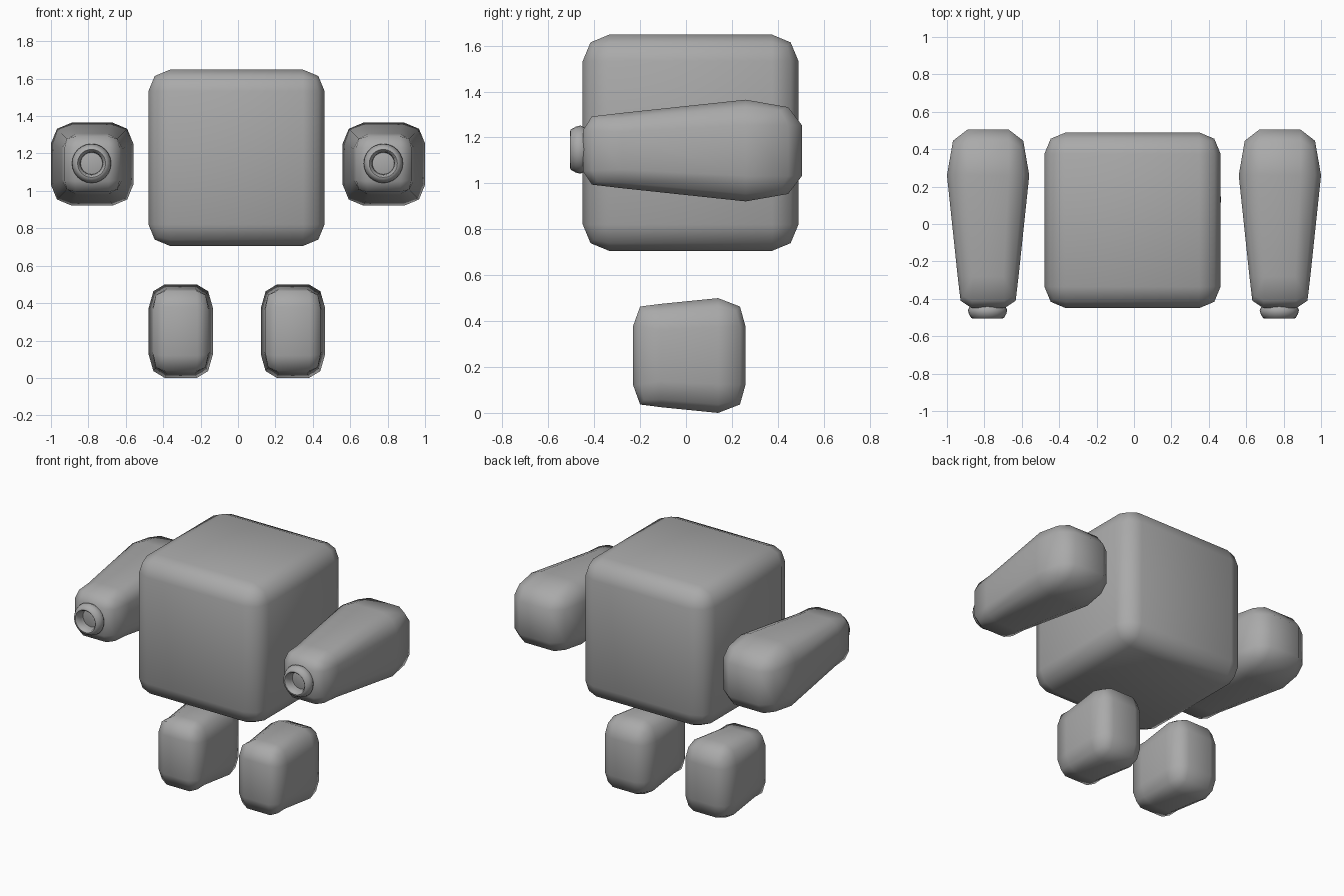
import bpy, bmesh, math
from mathutils import Vector

if "Cube" in bpy.data.objects:
    bpy.data.objects.remove(bpy.data.objects["Cube"])

grey = bpy.data.materials.new("plain grey")
grey.diffuse_color = (0.4, 0.4, 0.4, 1)
grey.use_nodes = True
grey.node_tree.nodes["Principled BSDF"].inputs["Base Color"].default_value = grey.diffuse_color


def finish(bm, name):
    bmesh.ops.recalc_face_normals(bm, faces=bm.faces[:])
    for f in bm.faces:
        f.smooth = True
    me = bpy.data.meshes.new(name)
    bm.to_mesh(me)
    bm.free()
    me.materials.append(grey)
    ob = bpy.data.objects.new(name, me)
    bpy.context.collection.objects.link(ob)
    return ob


def remap(v, src, dst):
    """Piecewise linear mapping of v from src levels to dst levels."""
    for i in range(len(src) - 1):
        if v <= src[i + 1] or i == len(src) - 2:
            t = (v - src[i]) / (src[i + 1] - src[i])
            return dst[i] + t * (dst[i + 1] - dst[i])


def rounded_block(name, center, size, bevel, levels, scales=(1,) * 6):
    """Bevelled box; y and cross-section scale of the six rings from front to rear."""
    bm = bmesh.new()
    bmesh.ops.create_cube(bm, size=1)
    bmesh.ops.bevel(bm, geom=bm.edges[:], offset=bevel, segments=2,
                    profile=0.5, affect='EDGES')
    m, s = 0.5 - bevel * 0.293, 0.5 - bevel
    rings = (-0.5, -m, -s, s, m, 0.5)
    for v in bm.verts:
        k = remap(v.co.y, rings, scales)
        v.co = Vector((center[0] + v.co.x * size[0] * k,
                       remap(v.co.y, rings, levels),
                       center[1] + v.co.z * size[1] * k))
    return finish(bm, name)


def nozzle(name, x, z, n=24):
    """Rolled ring with a hollow mouth, turned around the y axis."""
    profile = [(-0.42, 0.08), (-0.44, 0.095), (-0.46, 0.105), (-0.48, 0.1),
               (-0.503, 0.087), (-0.506, 0.075), (-0.497, 0.066), (-0.47, 0.06), (-0.44, 0.058)]
    bm = bmesh.new()
    rings = [[bm.verts.new((x + r * math.cos(a * math.tau / n), y,
                            z + r * math.sin(a * math.tau / n))) for a in range(n)]
             for y, r in profile]
    for a, b in zip(rings, rings[1:]):
        for i in range(n):
            j = (i + 1) % n
            bm.faces.new((a[i], a[j], b[j], b[i]))
    bm.faces.new(rings[-1])
    bm.faces.new(rings[0])
    ob = finish(bm, name)
    bpy.context.view_layer.objects.active = ob
    ob.select_set(True)
    bpy.ops.object.shade_smooth_by_angle(angle=math.radians(50))
    ob.select_set(False)


# Body
rounded_block("body", (-0.008, 1.177), (0.942, 0.942), 0.122,
              (-0.45, -0.416, -0.335, 0.375, 0.456, 0.49))

# Arms with nozzles, and legs, on both sides
for side, s in (("left", -1), ("right", 1)):
    rounded_block(side + "_arm", (0.78 * s, 1.143), (0.44, 0.443), 0.25,
                  (-0.448, -0.41, -0.28, 0.26, 0.445, 0.505),
                  (0.82, 0.785, 0.74, 1, 1, 1))
    nozzle(side + "_nozzle", 0.78 * s - 0.003, 1.147)
    rounded_block(side + "_leg", (0.30 * s - 0.006, 0.25), (0.343, 0.5), 0.25,
                  (-0.23, -0.2, -0.11, 0.14, 0.235, 0.26),
                  (1.04, 1, 0.9, 1, 1, 1))
